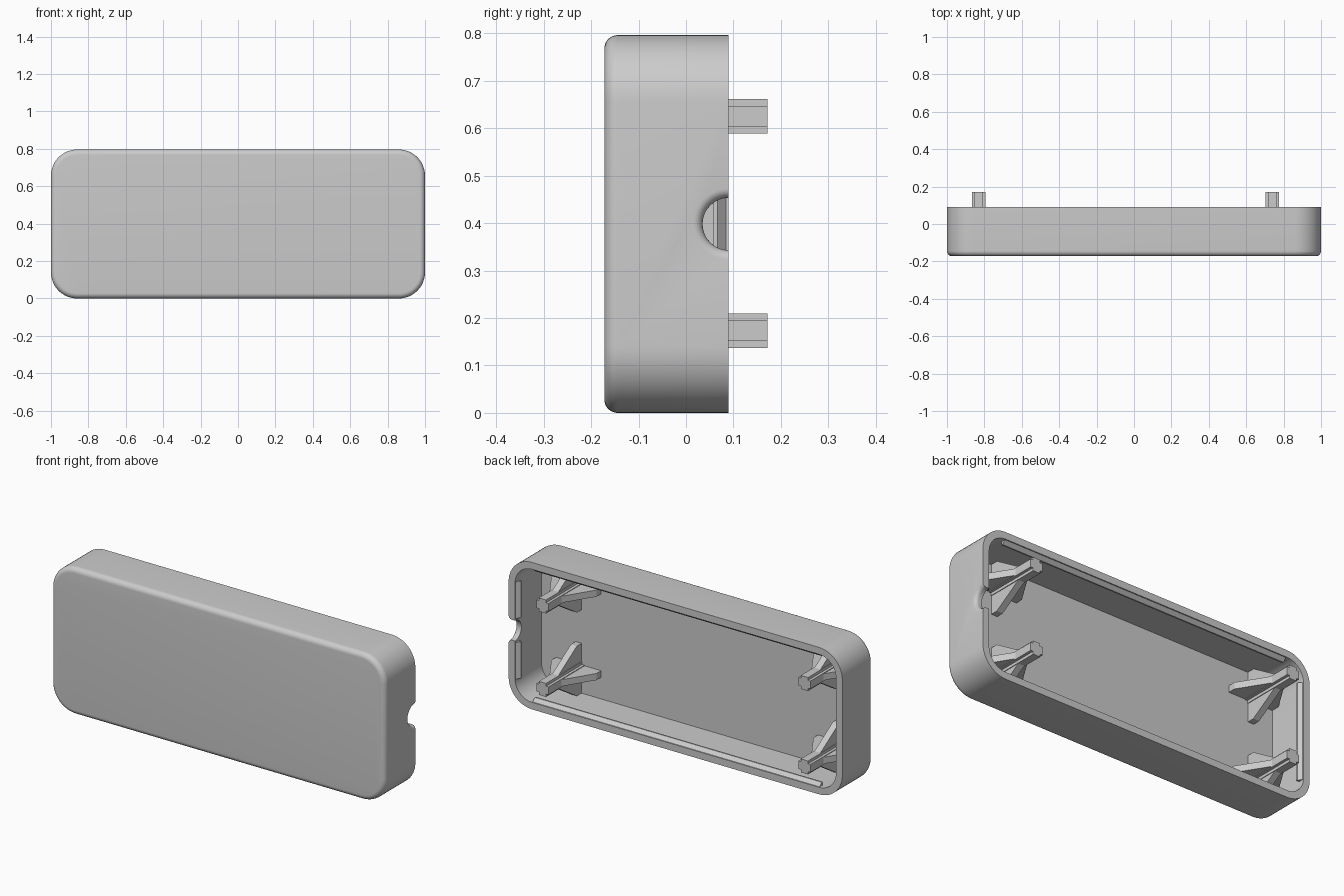
import bpy, bmesh
from math import sin, cos, pi
from mathutils import Vector

if "Cube" in bpy.data.objects:
    bpy.data.objects.remove(bpy.data.objects["Cube"], do_unlink=True)

HEIGHT, FRONT, BACK, TIP = 0.796, -0.172, 0.09, 0.172
MID = HEIGHT / 2
WALL, CORNER, FILLET = 0.038, 0.14, 0.028
FLOOR = -0.137

grey = bpy.data.materials.new("light grey plastic")
grey.use_nodes = True
grey.diffuse_color = (0.6, 0.6, 0.6, 1)
grey.node_tree.nodes["Principled BSDF"].inputs["Base Color"].default_value = (0.6, 0.6, 0.6, 1)


def finish(name, bm):
    bmesh.ops.recalc_face_normals(bm, faces=bm.faces)
    mesh = bpy.data.meshes.new(name)
    bm.to_mesh(mesh)
    bm.free()
    mesh.materials.append(grey)
    obj = bpy.data.objects.new(name, mesh)
    bpy.context.collection.objects.link(obj)
    return obj


def activate(obj):
    bpy.ops.object.select_all(action="DESELECT")
    obj.select_set(True)
    bpy.context.view_layer.objects.active = obj


def prism(name, points, offset):
    """Extrude a flat outline along an offset."""
    bm = bmesh.new()
    face = bm.faces.new([bm.verts.new(p) for p in points])
    new = bmesh.ops.extrude_face_region(bm, geom=[face])["geom"]
    bmesh.ops.translate(bm, vec=offset, verts=[v for v in new if isinstance(v, bmesh.types.BMVert)])
    return finish(name, bm)


def bridge(bm, a, b):
    n = len(a)
    for i in range(n):
        bm.faces.new((a[i], a[(i + 1) % n], b[(i + 1) % n], b[i]))


def rounded_ring(bm, inset, y, steps=12):
    """Rounded rectangle of vertices, drawn in from the outer edge."""
    r = CORNER - inset
    ring = []
    for k, (sx, sz) in enumerate(((1, 1), (-1, 1), (-1, -1), (1, -1))):
        for i in range(steps + 1):
            a = (k + i / steps) * pi / 2
            ring.append(bm.verts.new((sx * (1 - CORNER) + r * cos(a), y,
                                      MID + sz * (MID - CORNER) + r * sin(a))))
    return ring


# Hollow shell: floor, inner wall, rim, outer wall, rounded front edge
bm = bmesh.new()
sections = [(WALL, FLOOR), (WALL, BACK), (0, BACK)]
for i in range(9):
    a = i / 8 * pi / 2
    sections.append((FILLET * (1 - cos(a)), FRONT + FILLET * (1 - sin(a))))
rings = [rounded_ring(bm, inset, y) for inset, y in sections]
for a, b in zip(rings, rings[1:]):
    bridge(bm, a, b)
bm.faces.new(rings[0])
bm.faces.new(rings[-1])
shell = finish("shell", bm)

# Cable notch: a flared round cutter through the left wall
bm = bmesh.new()
flare, radius = 0.02, 0.055
profile = [(0.9, radius), (1 - flare, radius)]
for i in range(1, 7):
    a = i / 6 * pi / 2
    profile.append((1 - flare + flare * sin(a), radius + flare * (1 - cos(a))))
profile.append((1.05, radius + flare))
rings = [[bm.verts.new((x, BACK + r * cos(k * pi / 24), MID + r * sin(k * pi / 24)))
          for k in range(48)] for x, r in profile]
for a, b in zip(rings, rings[1:]):
    bridge(bm, a, b)
bm.faces.new(rings[0])
bm.faces.new(rings[-1])
cutter = finish("notch_cutter", bm)
cutter.hide_render = True
cut = shell.modifiers.new("notch", "BOOLEAN")
cut.operation = "DIFFERENCE"
cut.solver = "EXACT"
cut.object = cutter
activate(shell)
bpy.ops.object.modifier_apply(modifier="notch")
bpy.data.objects.remove(cutter, do_unlink=True)
bpy.ops.object.shade_smooth_by_angle(angle=pi / 6)


# Snap ridges along the inner walls
def ridge(name, start, end, inward):
    start, end, inward = Vector(start), Vector(end), Vector(inward)
    outline = [(-0.004, 0.058), (0.018, 0.058), (0.018, 0.066), (0, 0.084), (-0.004, 0.084)]
    points = [start + inward * d + Vector((0, y, 0)) for d, y in outline]
    prism(name, points, end - start)


LOW, HIGH, SIDE = 0.135, 0.661, 1 - WALL
ridge("bottom_ridge", (-0.86, 0, WALL), (0.86, 0, WALL), (0, 0, 1))
ridge("top_ridge", (-0.86, 0, HEIGHT - WALL), (0.86, 0, HEIGHT - WALL), (0, 0, -1))
ridge("right_ridge", (-SIDE, 0, LOW), (-SIDE, 0, HIGH), (1, 0, 0))
ridge("left_lower_ridge", (SIDE, 0, LOW), (SIDE, 0, MID - 0.065), (-1, 0, 0))
ridge("left_upper_ridge", (SIDE, 0, MID + 0.065), (SIDE, 0, HIGH), (-1, 0, 0))

# Cross-shaped posts, each with four sloping ribs
SPAN, ARM, REACH = 0.0365, 0.0215, 0.135
BASE = FLOOR - 0.005


def post(name, x, z):
    corner = [(SPAN, -ARM), (SPAN, ARM), (ARM, ARM)]
    outline = []
    for k in range(4):
        for u, v in corner:
            for _ in range(k):
                u, v = -v, u
            outline.append((x + u, BASE, z + v))
    prism(name, outline, (0, TIP - BASE, 0))
    slope = [(0.02, BASE), (REACH, BASE), (REACH, FLOOR + 0.04), (SPAN, 0.06), (0.02, 0.06)]
    for k in range(4):
        out = Vector((round(cos(k * pi / 2)), 0, round(sin(k * pi / 2))))
        side = Vector((-out.z, 0, out.x)) * 0.018
        centre = Vector((x, 0, z))
        points = [centre + out * d + Vector((0, y, 0)) - side for d, y in slope]
        prism(f"{name}_rib_{k + 1}", points, side * 2)


for side, x in (("right", -0.83), ("left", 0.74)):
    for level, z in (("lower", 0.173), ("upper", 0.625)):
        post(f"{side}_{level}_post", x, z)
